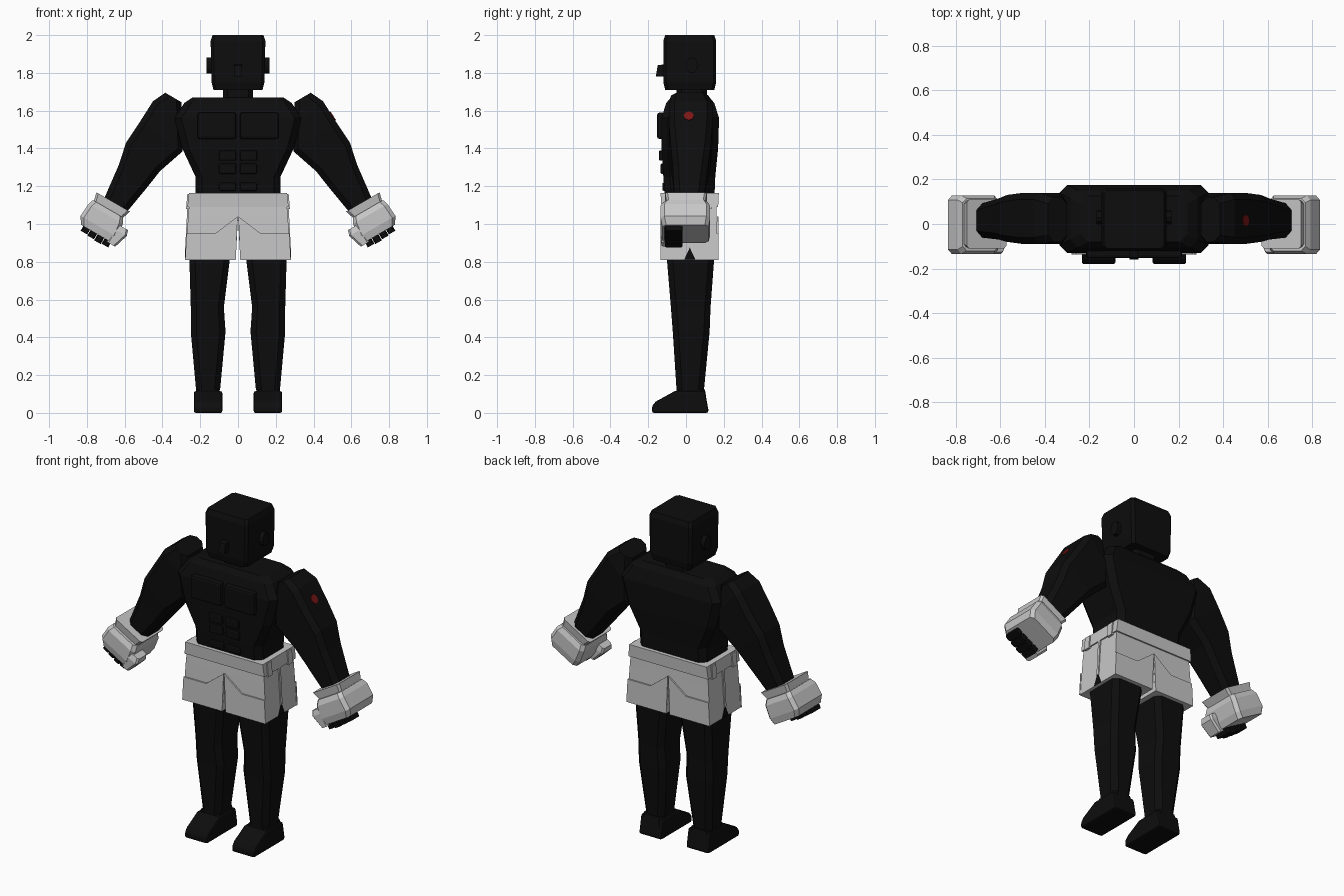
import bpy, bmesh, math
from mathutils import Vector

cube = bpy.data.objects.get("Cube")
if cube:
    bpy.data.objects.remove(cube, do_unlink=True)


def material(name, color):
    mat = bpy.data.materials.new(name)
    mat.use_nodes = True
    mat.diffuse_color = color
    mat.node_tree.nodes["Principled BSDF"].inputs["Base Color"].default_value = color
    return mat


BLACK = material("matte black", (0.004, 0.004, 0.004, 1))
GREY = material("light grey", (0.57, 0.57, 0.57, 1))
RED = material("dark red", (0.2, 0.008, 0.008, 1))


def finish(name, bm, mat, mirror=False, bevel=0):
    """Turn a bmesh into a flat shaded object, optionally mirrored and bevelled."""
    bmesh.ops.recalc_face_normals(bm, faces=bm.faces)
    mesh = bpy.data.meshes.new(name)
    bm.to_mesh(mesh)
    bm.free()
    mesh.materials.append(mat)
    obj = bpy.data.objects.new(name, mesh)
    bpy.context.scene.collection.objects.link(obj)
    if bevel:
        mod = obj.modifiers.new("soft edges", 'BEVEL')
        mod.width = bevel
        mod.segments = 2
    if mirror:
        mod = obj.modifiers.new("other side", 'MIRROR')
        mod.use_mirror_merge = False
    return obj


def loft(name, rings, mat, chamfer=0.0, mirror=False, bevel=0):
    """Each ring spans (x, z) to (x, z) sideways and y to y in depth."""
    bm = bmesh.new()
    loops = []
    for px, pz, qx, qz, front, back in rings:
        p, q = Vector((px, 0, pz)), Vector((qx, 0, qz))
        width, depth = (q - p).length, back - front
        u, v = chamfer / width, chamfer / depth
        if chamfer:
            outline = [(u, 0), (1 - u, 0), (1, v), (1, 1 - v),
                       (1 - u, 1), (u, 1), (0, 1 - v), (0, v)]
        else:
            outline = [(0, 0), (1, 0), (1, 1), (0, 1)]
        loops.append([bm.verts.new(p.lerp(q, a) + Vector((0, front + b * depth, 0)))
                      for a, b in outline])
    for low, high in zip(loops, loops[1:]):
        n = len(low)
        for i in range(n):
            j = (i + 1) % n
            bm.faces.new((low[i], low[j], high[j], high[i]))
    bm.faces.new(loops[0])
    bm.faces.new(loops[-1])
    return finish(name, bm, mat, mirror, bevel)


def level(z, x0, x1, front, back):
    return (x0, z, x1, z, front, back)


def box(name, x, y, z, mat, mirror=False, bevel=0):
    return loft(name, [level(h, *x, *y) for h in z], mat, 0, mirror, bevel)


def prism(name, outline, axis, start, end, mat, mirror=False, bevel=0):
    """Extrude a flat outline along the x axis (y, z points) or y axis (x, z points)."""
    bm = bmesh.new()
    place = (lambda p, d: (d, *p)) if axis == 'x' else (lambda p, d: (p[0], d, p[1]))
    face = bm.faces.new([bm.verts.new(place(p, start)) for p in outline])
    result = bmesh.ops.extrude_face_region(bm, geom=[face])
    shift = Vector(place((0, 0), end - start))
    for v in result['geom']:
        if isinstance(v, bmesh.types.BMVert):
            v.co += shift
    return finish(name, bm, mat, mirror, bevel)


def disc(name, center, normal, radius, depth, mat, sides, squash=1, mirror=False):
    bm = bmesh.new()
    bmesh.ops.create_cone(bm, cap_ends=True, segments=sides,
                          radius1=radius, radius2=radius, depth=depth)
    turn = Vector((0, 0, 1)).rotation_difference(Vector(normal).normalized())
    for v in bm.verts:
        v.co.y *= squash
        v.co = turn @ v.co + Vector(center)
    return finish(name, bm, mat, mirror)


# Head, neck, ears and nose
loft("head", [level(1.71, -.13, .13, -.11, .15), level(1.75, -.14, .14, -.12, .16),
              level(1.97, -.145, .145, -.12, .16), level(2, -.135, .135, -.11, .15)],
     BLACK, 0.015)
loft("neck", [level(1.64, -.08, .08, -.05, .11), level(1.72, -.08, .08, -.05, .11)],
     BLACK, 0.025)
disc("ear", (.15, .03, 1.84), (1, 0, 0), .042, .035, BLACK, 12, .75, True)
prism("nose", [(-.16, 1.78), (-.15, 1.84), (-.115, 1.845), (-.115, 1.78)],
      'x', -.02, .02, BLACK)

# Torso with chest and stomach blocks
loft("torso", [level(1.13, -.225, .225, -.11, .15), level(1.25, -.225, .225, -.12, .155),
               level(1.4, -.295, .295, -.13, .17), level(1.56, -.335, .335, -.13, .175),
               level(1.64, -.285, .285, -.105, .15), level(1.67, -.24, .24, -.08, .125)],
     BLACK, 0.035)
box("chest_block", (.01, .215), (-.153, -.08), (1.45, 1.59), BLACK, True, .012)
for row, (bottom, top, front) in enumerate([(1.335, 1.39, -.143), (1.265, 1.32, -.135),
                                            (1.175, 1.22, -.125)]):
    box(f"stomach_block_{row + 1}", (.01, .1), (front, -.05), (bottom, top),
        BLACK, True, .008)

# Arms
loft("arm", [(.3, 1.645, .385, 1.695, -.08, .12), (.3, 1.5, .45, 1.65, -.09, .14),
             (.293, 1.385, .52, 1.54, -.09, .14), (.413, 1.28, .593, 1.43, -.08, .13),
             (.476, 1.2, .63, 1.315, -.07, .115), (.6, 1.05, .715, 1.12, -.06, .09)],
     BLACK, 0.03, True)
disc("shoulder_dot", (.501, .015, 1.571), (.843, 0, .537), .027, .008, RED, 8)


# Gloves, laid out along the forearm direction
def grip(t, inner, outer, front, back):
    wrist = Vector((.663, 1.118)) + t * Vector((.5, -.866))
    across = Vector((.866, .5))
    return (*(wrist + inner * across), *(wrist + outer * across), front, back)


loft("glove_cuff", [grip(0, -.105, .1, -.11, .11), grip(.06, -.085, .085, -.1, .1)],
     GREY, .012, True)
loft("glove", [grip(.045, -.09, .095, -.12, .115), grip(.075, -.105, .105, -.135, .128),
               grip(.15, -.115, .11, -.135, .128), grip(.19, -.11, .085, -.125, .12)],
     GREY, .02, True)
loft("thumb", [grip(.09, -.145, -.08, -.125, -.04), grip(.12, -.155, -.08, -.135, -.035),
               grip(.2, -.13, -.08, -.13, -.04)], GREY, .01, True)
for i in range(4):
    w = -.1 + i * .0435
    tip = .226 - .004 * abs(i - 1)
    loft(f"finger_{i + 1}", [grip(.15, w, w + .04, -.118, -.015),
                             grip(tip, w, w + .04, -.11, -.02)], BLACK, .006, True)

# Shorts: two halves with a narrow wedge between the legs
loft("shorts", [level(1.15, 0, .255, -.12, .16), level(1.04, 0, .264, -.124, .162),
                level(.81, .012, .278, -.13, .168)], GREY, 0, True)
loft("waistband", [level(1.09, -.268, .268, -.13, .17),
                   level(1.165, -.26, .26, -.135, .174)], GREY)
panel = [(.012, .81), (.28, .81), (.272, .95), (.12, .95), (.002, 1.04)]
prism("front_leg_panel", panel, 'y', -.136, -.127, GREY, True)
prism("back_leg_panel", panel, 'y', .164, .173, GREY, True)
for side, y in (("front", -.08), ("back", .115)):
    loft(f"{side}_belt_loop", [level(1.08, .25, .275, y - .02, y + .02),
                               level(1.16, .25, .268, y - .02, y + .02)], GREY, 0, True)
loft("side_seam", [level(.87, .26, .28, .012, .028),
                   level(1.09, .25, .268, .012, .028)], GREY, 0, True)
prism("side_vent", [(-.01, .811), (.05, .811), (.02, .875)], 'x', .274, .28, BLACK, True)

# Legs and feet
loft("leg", [level(.12, .095, .222, -.05, .095), level(.43, .066, .25, -.07, .125),
             level(.56, .075, .25, -.08, .13), level(.8, .045, .257, -.1, .148),
             level(.95, .045, .25, -.1, .148)], BLACK, .03, True)
prism("foot_sole", [(-.18, 0), (-.18, .035), (-.16, .06), (-.06, .115),
                    (.1, .115), (.118, .02), (.118, 0)], 'x', .083, .234, BLACK, True, .01)
loft("ankle", [level(.05, .085, .23, -.06, .112), level(.125, .098, .222, -.05, .1)],
     BLACK, .015, True)
